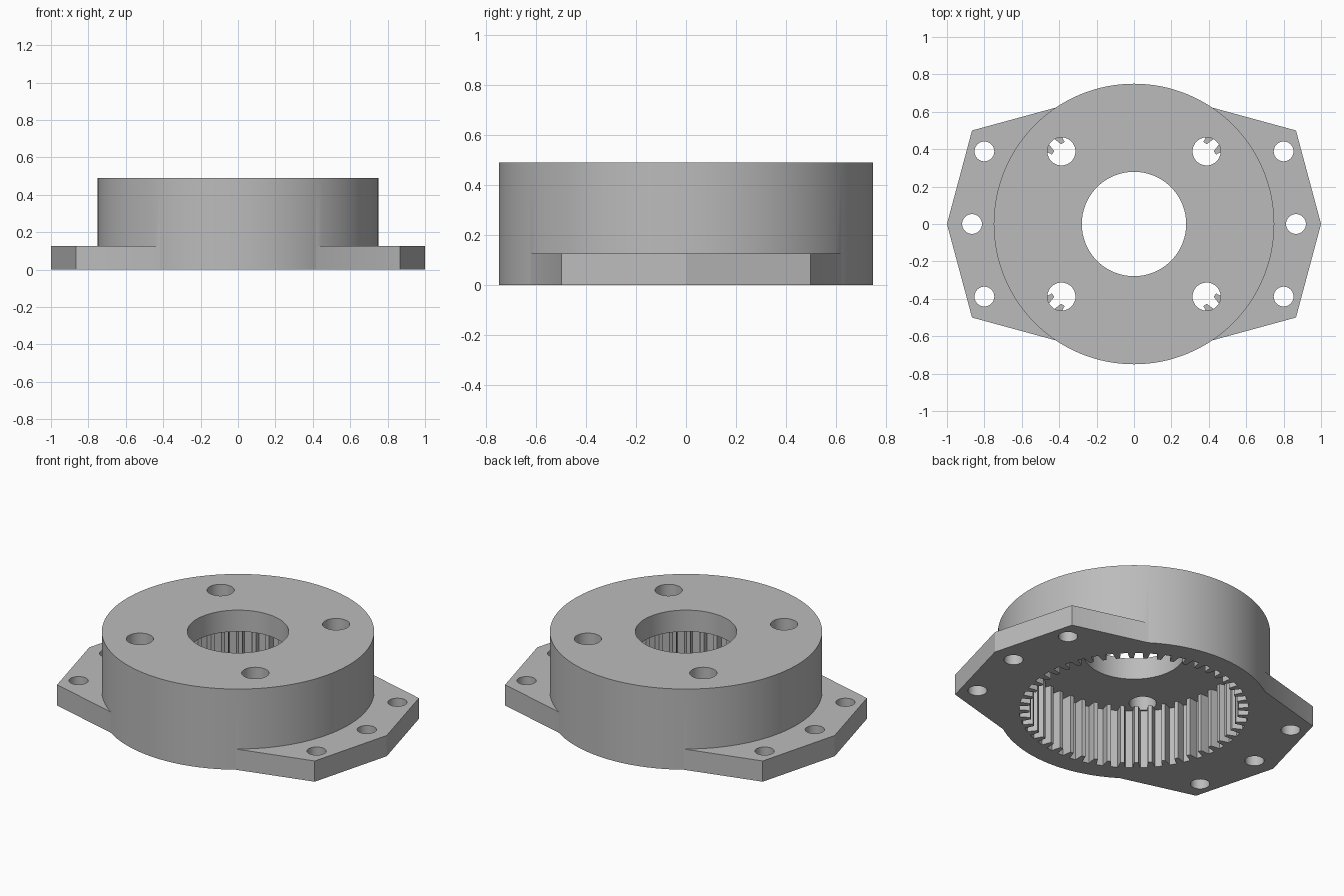
import bpy
import bmesh
from math import cos, sin, pi, radians

old = bpy.data.objects.get("Cube")
if old:
    bpy.data.objects.remove(old, do_unlink=True)

BODY_R, HEIGHT, CEILING, FLANGE_H = 0.75, 0.49, 0.36, 0.126
TEETH, ROOT_R, TIP_R = 48, 0.632, 0.576

grey = bpy.data.materials.new("machined grey")
grey.use_nodes = True
grey.diffuse_color = (0.5, 0.5, 0.5, 1)
grey.node_tree.nodes["Principled BSDF"].inputs["Base Color"].default_value = (0.5, 0.5, 0.5, 1)


def prism(name, outline, z0, z1):
    """Extrude a closed outline from z0 up to z1."""
    bm = bmesh.new()
    face = bm.faces.new([bm.verts.new((x, y, z0)) for x, y in outline])
    top = bmesh.ops.extrude_face_region(bm, geom=[face])["geom"]
    bmesh.ops.translate(bm, vec=(0, 0, z1 - z0),
                        verts=[v for v in top if isinstance(v, bmesh.types.BMVert)])
    bmesh.ops.recalc_face_normals(bm, faces=bm.faces)
    mesh = bpy.data.meshes.new(name)
    bm.to_mesh(mesh)
    bm.free()
    mesh.materials.append(grey)
    obj = bpy.data.objects.new(name, mesh)
    bpy.context.collection.objects.link(obj)
    return obj


def circle(r, n, cx=0, cy=0):
    return [(cx + r * cos(2 * pi * i / n), cy + r * sin(2 * pi * i / n)) for i in range(n)]


def combine(target, tool, operation):
    """Apply a boolean with the tool, then discard the tool."""
    mod = target.modifiers.new(operation, "BOOLEAN")
    mod.operation = operation
    mod.solver = "EXACT"
    mod.object = tool
    bpy.ops.object.select_all(action="DESELECT")
    bpy.context.view_layer.objects.active = target
    target.select_set(True)
    bpy.ops.object.modifier_apply(modifier=mod.name)
    bpy.data.objects.remove(tool, do_unlink=True)


# Round body joined to the pointed mounting flange
housing = prism("ring_gear_housing", circle(BODY_R, 128), 0, HEIGHT)
side = [(0.39, -0.63), (0.866, -0.5), (1, 0), (0.866, 0.5), (0.39, 0.63)]
flange = prism("flange", side + [(-x, -y) for x, y in side], 0, FLANGE_H)
combine(housing, flange, "UNION")

# Internal gear cavity, open at the bottom, with a gap at each 45 degrees
gear = []
for i in range(TEETH):
    mid = 360 / TEETH * (i + 0.5)
    for offset, r in ((-1.9, ROOT_R), (-1.55, 0.602), (-1.1, TIP_R),
                      (1.1, TIP_R), (1.55, 0.602), (1.9, ROOT_R)):
        a = radians(mid + offset)
        gear.append((r * cos(a), r * sin(a)))
combine(housing, prism("gear_cavity", gear, -0.1, CEILING), "DIFFERENCE")

# Shaft opening, cap bolt holes and flange bolt holes
holes = [(0, 0, 0.279, 96)]
for sx in (-1, 1):
    holes.append((sx * 0.866, 0, 0.053, 40))
    for sy in (-1, 1):
        holes.append((sx * 0.388, sy * 0.388, 0.075, 48))
        holes.append((sx * 0.8, sy * 0.388, 0.053, 40))
for x, y, r, n in holes:
    # Cap holes start inside the cavity so the teeth stay whole
    start = -0.1 if abs(x) > 0.5 else CEILING - 0.05
    if 0.3 < abs(x) < 0.5:
        start = CEILING - 0.0005
    combine(housing, prism("hole", circle(r, n, x, y), start, HEIGHT + 0.1), "DIFFERENCE")

# Smooth round walls with crisp edges
bpy.ops.object.select_all(action="DESELECT")
housing.select_set(True)
bpy.context.view_layer.objects.active = housing
bpy.ops.object.shade_smooth_by_angle(angle=radians(25))
